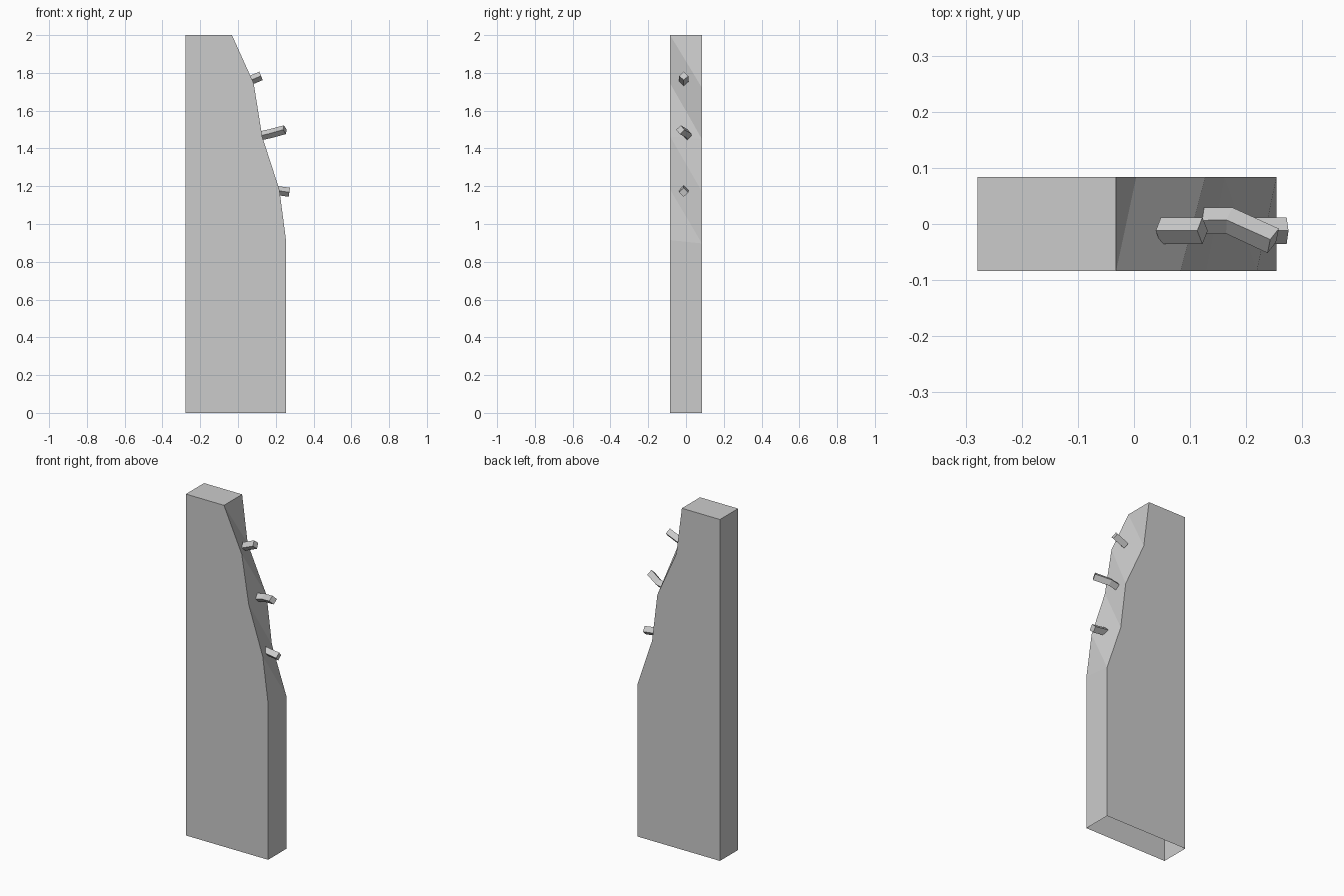
import bpy, bmesh
from mathutils import Vector

if "Cube" in bpy.data.objects:
    bpy.data.objects.remove(bpy.data.objects["Cube"])


def make_object(name, bm):
    bmesh.ops.recalc_face_normals(bm, faces=bm.faces)
    mesh = bpy.data.meshes.new(name)
    bm.to_mesh(mesh)
    bm.free()
    obj = bpy.data.objects.new(name, mesh)
    bpy.context.collection.objects.link(obj)
    return obj


# Slab: the jagged right edge differs between front and back (x, z)
HALF_Y, LEFT, RIGHT = 0.084, -0.279, 0.254
front_edge = [(-0.032, 2), (0.083, 1.745), (0.128, 1.463),
              (0.219, 1.182), (RIGHT, 0.915), (RIGHT, 0)]
back_edge = [(-0.032, 2), (0.004, 1.722), (0.127, 1.45),
             (0.161, 1.172), (RIGHT, 0.897), (RIGHT, 0)]

bm = bmesh.new()


def outline(edge, y):
    points = [(LEFT, 0), (LEFT, 2)] + edge
    return [bm.verts.new((x, y, z)) for x, z in points]


f = outline(front_edge, -HALF_Y)
b = outline(back_edge, HALF_Y)
bm.faces.new(f)
bm.faces.new(b)
# Left wall, top and right wall; the underside stays open
for i in (0, 1, 6):
    bm.faces.new((f[i], f[i + 1], b[i + 1], b[i]))
# Faceted strip on the jagged edge
for i in range(2, 6):
    bm.faces.new((f[i], b[i + 1], b[i]))
    bm.faces.new((f[i], f[i + 1], b[i + 1]))
make_object("wooden_slab", bm)


# Pegs: diamond section swept along a short path
def peg(name, path, r=0.024):
    bm = bmesh.new()
    path = [Vector(p) for p in path]
    rings = []
    for i, p in enumerate(path):
        t = (path[min(i + 1, len(path) - 1)] - path[max(i - 1, 0)]).normalized()
        side = Vector((0, 0, 1)).cross(t).normalized() * r
        up = t.cross(side)
        rings.append([bm.verts.new(p + o) for o in (side, up, -side, -up)])
    for a, c in zip(rings, rings[1:]):
        for k in range(4):
            n = (k + 1) % 4
            bm.faces.new((a[k], a[n], c[n], c[k]))
    bm.faces.new(rings[0])
    bm.faces.new(rings[-1])
    make_object(name, bm)


peg("upper_peg", [(0.048, -0.012, 1.753), (0.122, -0.012, 1.784)])
peg("middle_peg", [(0.1, 0.006, 1.463), (0.17, 0.006, 1.478), (0.248, -0.03, 1.499)])
peg("lower_peg", [(0.18, -0.012, 1.181), (0.272, -0.012, 1.168)])
